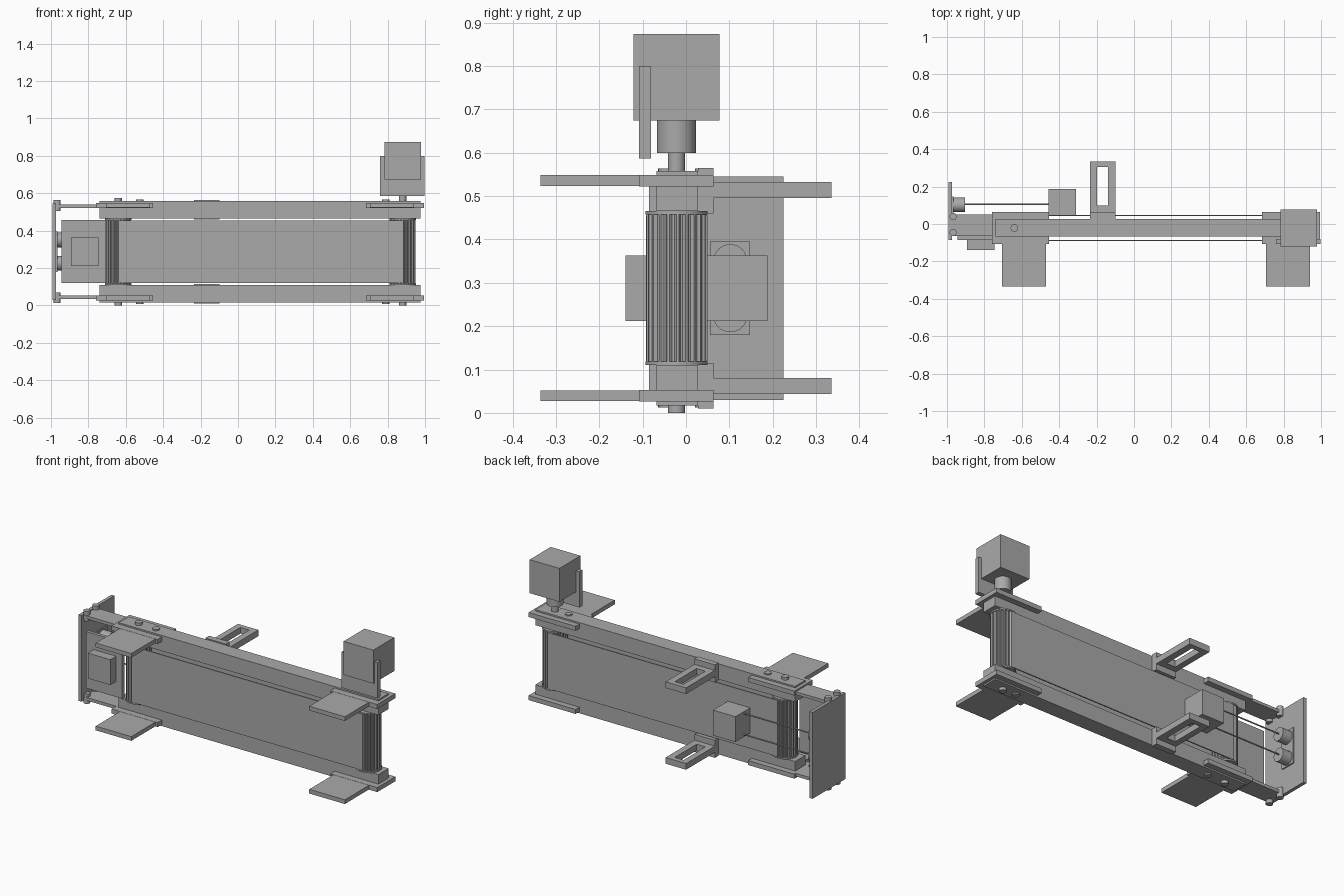
import bpy, bmesh, math
from mathutils import Matrix

if "Cube" in bpy.data.objects:
    bpy.data.objects.remove(bpy.data.objects["Cube"], do_unlink=True)

grey = bpy.data.materials.new("plain grey")
grey.use_nodes = True
grey.diffuse_color = (0.4, 0.4, 0.4, 1)
grey.node_tree.nodes["Principled BSDF"].inputs["Base Color"].default_value = (0.4, 0.4, 0.4, 1)

HEIGHT = 0.575      # the frame is symmetric about half this height
AXIS_Y = -0.022     # rollers, shafts and motor share this line
ROLLERS = {"tail": -0.64, "drive": 0.88}


def finish(name, bm):
    bmesh.ops.recalc_face_normals(bm, faces=bm.faces)
    mesh = bpy.data.meshes.new(name)
    bm.to_mesh(mesh)
    bm.free()
    mesh.materials.append(grey)
    obj = bpy.data.objects.new(name, mesh)
    bpy.context.collection.objects.link(obj)
    return obj


def box(name, x, y, z):
    bm = bmesh.new()
    bmesh.ops.create_cube(bm, size=1)
    for v in bm.verts:
        for i, (lo, hi) in enumerate((x, y, z)):
            v.co[i] = lo if v.co[i] < 0 else hi
    return finish(name, bm)


def cylinder(name, centre, radius, length, axis="Z", sides=32):
    bm = bmesh.new()
    bmesh.ops.create_cone(bm, cap_ends=True, segments=sides, radius1=radius,
                          radius2=radius, depth=length)
    if axis == "X":
        bm.transform(Matrix.Rotation(math.pi / 2, 4, "Y"))
    bm.transform(Matrix.Translation(centre))
    for f in bm.faces:
        f.smooth = len(f.verts) == 4
    obj = finish(name, bm)
    for e in obj.data.edges:
        a, b = (obj.data.vertices[i].co for i in e.vertices)
        e.use_edge_sharp = (a - b).length < length * 0.99
    return obj


def cut(obj, cutter):
    cutter.hide_render = True
    cutter.hide_set(True)
    mod = obj.modifiers.new("cut", "BOOLEAN")
    mod.object = cutter
    mod.solver = "EXACT"


def fluted_roller(name, x, z0, z1, radius, teeth=20):
    bm = bmesh.new()
    ring = []
    for i in range(teeth * 4):
        r = radius if i % 4 < 2 else radius * 0.9
        a = math.tau * i / (teeth * 4)
        ring.append(bm.verts.new((x + r * math.cos(a), AXIS_Y + r * math.sin(a), z0)))
    base = bm.faces.new(ring)
    top = bmesh.ops.extrude_face_region(bm, geom=[base])["geom"]
    for v in top:
        if isinstance(v, bmesh.types.BMVert):
            v.co.z = z1
    bm.faces.new(ring) if not any(set(f.verts) == set(ring) for f in bm.faces) else None
    return finish(name, bm)


# Frame parts repeated on the upper and lower sides
for side in ("upper", "lower"):
    def span(lo, hi):
        return (lo, hi) if side == "upper" else (HEIGHT - hi, HEIGHT - lo)

    box(side + "_rail", (-0.74, 0.975), (-0.068, 0.028), span(0.465, 0.558))
    for end, px, fx in (("left", (-0.76, -0.455), (-0.705, -0.47)),
                        ("right", (0.685, 0.995), (0.705, 0.94))):
        box(f"{side}_{end}_plate", px, (-0.108, 0.063), span(0.522, 0.549))
        box(f"{side}_{end}_foot", fx, (-0.335, -0.1), span(0.523, 0.548))

    # Arm to the end plate, with its hinge bolts
    box(side + "_arm", (-0.975, -0.73), (-0.065, 0.05), span(0.522, 0.54))
    for y in (-0.045, 0.04):
        z = span(0.505, 0.563)
        cylinder(side + "_arm_bolt", (-0.967, y, sum(z) / 2), 0.019, z[1] - z[0], sides=20)

    # Slotted hanger on the back of the rail
    box(side + "_hanger_base", (-0.235, -0.1), (0.028, 0.063), span(0.46, 0.565))
    loop = box(side + "_hanger_loop", (-0.235, -0.1), (0.06, 0.335), span(0.495, 0.532))
    cut(loop, box(side + "_slot_cutter", (-0.198, -0.14), (0.1, 0.305), (-0.1, 0.7)))

    # Small bolt heads beside the roller shafts
    for x in (-0.525, 0.79):
        z = span(0.55, 0.566)
        cylinder(side + "_rail_bolt", (x, AXIS_Y, sum(z) / 2), 0.02, z[1] - z[0], sides=20)

# Rollers with end flanges and shafts
for name, x in ROLLERS.items():
    fluted_roller(name + "_roller", x, 0.115, 0.46, 0.069)
    for z in (0.114, 0.461):
        cylinder(name + "_roller_flange", (x, AXIS_Y, z), 0.071, 0.008)
    cylinder(name + "_shaft", (x, AXIS_Y, HEIGHT / 2), 0.02, HEIGHT)

# Front and back runs of the belt
for name, y in (("front", -0.088), ("back", 0.046)):
    box(name + "_belt", (ROLLERS["tail"], ROLLERS["drive"]), (y - 0.004, y + 0.003), (0.12, 0.455))

# Drive motor, coupling and bracket
cylinder("motor_shaft", (0.88, AXIS_Y, 0.58), 0.02, 0.06)
cylinder("motor_coupling", (0.88, AXIS_Y, 0.638), 0.045, 0.077)
box("drive_motor", (0.782, 0.978), (-0.121, 0.077), (0.674, 0.874))
box("motor_bracket", (0.76, 0.997), (-0.108, -0.081), (0.586, 0.8))

# End plate with rows of holes along its upper and lower edges
end_plate = box("end_plate", (-0.993, -0.973), (-0.085, 0.225), (0.03, 0.545))
for i in range(4):
    for z in (0.065, 0.51):
        y = -0.05 + i * 0.08
        cut(end_plate, cylinder("hole_cutter", (-0.98, y, z), 0.012, 0.1, "X", 16))
for z in (0.1, 0.475):
    for y in (-0.05, 0.19):
        cut(end_plate, cylinder("hole_cutter", (-0.98, y, z), 0.012, 0.1, "X", 16))

# Twin knobs and the rods that reach to the rear block
box("knob_mount", (-0.975, -0.966), (0.055, 0.148), (0.18, 0.395))
for z in (0.225, 0.35):
    cylinder("knob", (-0.937, 0.102, z), 0.039, 0.066, "X")
    cylinder("rod", (-0.7, 0.105, z), 0.004, 0.52, "X", 12)
box("rear_block", (-0.458, -0.31), (0.047, 0.188), (0.212, 0.363))

# Guide plate in front of the tail roller, carrying a small block
box("guide_plate", (-0.945, -0.705), (-0.085, -0.065), (0.12, 0.457))
box("front_block", (-0.893, -0.745), (-0.14, -0.08), (0.212, 0.363))

for obj in bpy.context.selected_objects:
    obj.select_set(False)
